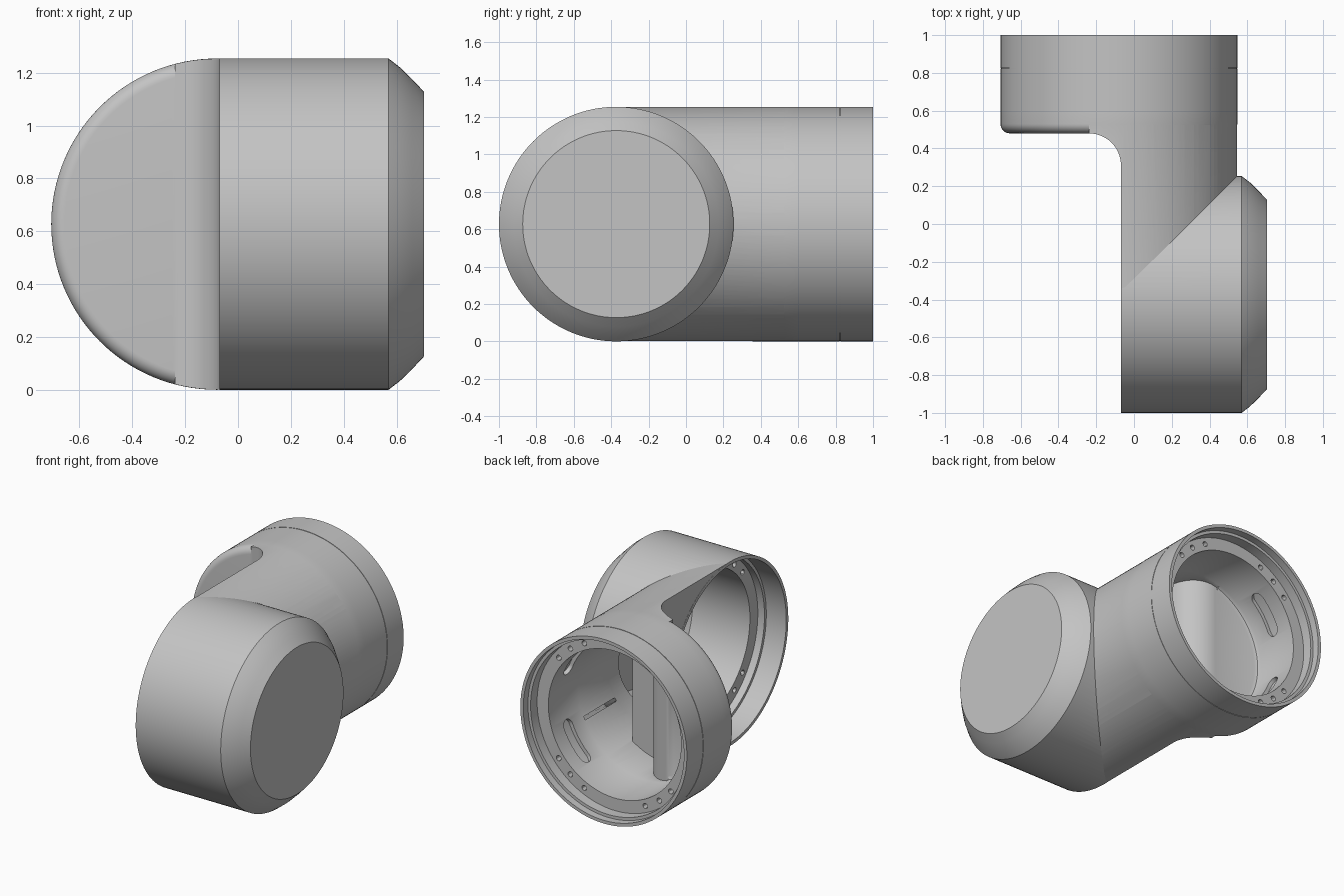
import bpy, bmesh, math

if "Cube" in bpy.data.objects:
    bpy.data.objects.remove(bpy.data.objects["Cube"])

R = 0.627            # outer radius of both tubes
AX, BY = -0.08, -0.373   # centre lines of the rear tube and the side tube
SEG = 128

grey = bpy.data.materials.new("plain_grey")
grey.diffuse_color = (0.55, 0.55, 0.55, 1)
grey.use_nodes = True
grey.node_tree.nodes["Principled BSDF"].inputs["Base Color"].default_value = grey.diffuse_color


def place(axis, t, r, a):
    """Point at distance t along a tube, radius r, angle a."""
    c, s = r * math.cos(a), R + r * math.sin(a)
    return (AX + c, t, s) if axis == 'y' else (t, BY + c, s)


def finish(name, bm):
    bmesh.ops.recalc_face_normals(bm, faces=bm.faces)
    me = bpy.data.meshes.new(name)
    bm.to_mesh(me)
    bm.free()
    ob = bpy.data.objects.new(name, me)
    bpy.context.collection.objects.link(ob)
    me.materials.append(grey)
    return ob


def turned(name, axis, profile):
    """Closed solid of revolution from (distance, radius) pairs."""
    bm = bmesh.new()
    rings = [[bm.verts.new(place(axis, t, r, 2 * math.pi * i / SEG)) for i in range(SEG)]
             for t, r in profile]
    for p, q in zip(rings, rings[1:]):
        for i in range(SEG):
            j = (i + 1) % SEG
            bm.faces.new((p[i], p[j], q[j], q[i]))
    bm.faces.new(rings[0])
    bm.faces.new(rings[-1])
    return finish(name, bm)


def prism(name, plan):
    """Vertical extrusion of a plan outline."""
    bm = bmesh.new()
    low = [bm.verts.new((x, y, -0.2)) for x, y in plan]
    high = [bm.verts.new((x, y, 1.5)) for x, y in plan]
    bm.faces.new(low)
    bm.faces.new(high)
    for i in range(len(plan)):
        j = (i + 1) % len(plan)
        bm.faces.new((low[i], low[j], high[j], high[i]))
    return finish(name, bm)


def boolean(ob, other, op):
    """Apply a boolean and remove the helper."""
    m = ob.modifiers.new("cut", 'BOOLEAN')
    m.operation, m.solver, m.object = op, 'EXACT', other
    bpy.context.view_layer.update()
    me = bpy.data.meshes.new_from_object(
        ob.evaluated_get(bpy.context.evaluated_depsgraph_get()))
    ob.modifiers.clear()
    ob.data = me
    bpy.data.objects.remove(other)


def arc(cx, cy, r, a0, a1, n=14):
    return [(cx + r * math.cos(math.radians(a0 + (a1 - a0) * i / n)),
             cy + r * math.sin(math.radians(a0 + (a1 - a0) * i / n))) for i in range(n + 1)]


# rear cup with rounded shoulder and a fine seam groove
shoulder = [(y, r) for y, r in arc(0.53, R - 0.05, 0.05, 180, 90, 8)]
g = 0.003
body = turned("elbow_housing", 'y', shoulder + [
    (0.595, R), (0.822, R), (0.822, R - g), (0.827, R - g), (0.827, R), (1.0, R)])

# half-round neck flowing out of the cup through a concave fillet
neck = turned("neck", 'y', [(BY, R - 0.0005), (0.65, R - 0.0005)])
boolean(neck, prism("neck_plan", [(-0.069, -0.5)] + arc(-0.239, 0.31, 0.17, 0, 90)
                    + [(-0.239, 0.8), (0.8, 0.8), (0.8, -0.5)]), 'INTERSECT')
boolean(body, neck, 'UNION')

# side tube with bevelled closed end
side = turned("side_tube", 'x', [(-0.07, R), (0.57, R), (0.615, 0.592), (0.66, 0.548), (0.705, 0.5)])
boolean(body, side, 'UNION')

# rear cavity: stepped lip, bolt flange, bore
boolean(body, turned("rear_bore", 'y', [
    (0.53, 0.47), (0.54, 0.49), (0.56, 0.5), (0.88, 0.5), (0.88, 0.585),
    (0.95, 0.585), (0.95, 0.605), (1.1, 0.605)]), 'DIFFERENCE')

# neck cavity joining both bores
hollow = turned("neck_bore", 'y', [(BY, 0.498), (0.62, 0.498)])
boolean(hollow, prism("hollow_plan", [(0.2, -0.5), (0.2, 0.29), (-0.02, 0.29)]
                      + arc(-0.24, 0.31, 0.22, 0, 90)
                      + [(-0.24, 0.8), (0.8, 0.8), (0.8, -0.5)]), 'INTERSECT')
boolean(body, hollow, 'DIFFERENCE')

# side cavity: deep lip, bolt flange, bore
boolean(body, turned("side_bore", 'x', [
    (-0.2, 0.605), (0.08, 0.605), (0.08, 0.585), (0.13, 0.585), (0.13, 0.5),
    (0.56, 0.5), (0.64, 0.42)]), 'DIFFERENCE')

# bolt holes, three per quadrant on each flange
bm = bmesh.new()
for axis, t0, t1 in (('y', 0.84, 0.9), ('x', 0.11, 0.17)):
    for quad in range(4):
        for d in (39, 52, 65):
            a = math.radians(d if quad % 2 == 0 else 180 - d) + math.pi * (quad // 2)
            ends = []
            for t in (t0, t1):
                x, y, z = place(axis, t, 0.543, a)
                ring = []
                for k in range(12):
                    u = 0.018 * math.cos(k * math.pi / 6)
                    w = 0.018 * math.sin(k * math.pi / 6)
                    ring.append(bm.verts.new((x + u, y, z + w) if axis == 'y' else (x, y + u, z + w)))
                ends.append(ring)
                bm.faces.new(ring)
            for k in range(12):
                j = (k + 1) % 12
                bm.faces.new((ends[0][k], ends[0][j], ends[1][j], ends[1][k]))
boolean(body, finish("bolt_holes", bm), 'DIFFERENCE')

# shallow round-ended slots in the rear bore wall
bm = bmesh.new()
for mid in (35, 145, 215, 325):
    n, half, w = 24, 0.30, 0.045
    rows = []
    for i in range(n + 1):
        s = -math.cos(math.pi * i / n) * half
        over = max(0, (abs(s) - half) * 0.5 + w) / w
        h = max(0.006, w * math.sqrt(max(0, 1 - over * over)))
        a = math.radians(mid) + s
        rows.append([bm.verts.new(place('y', 0.72 + dy, r, a))
                     for dy, r in ((-h, 0.46), (h, 0.46), (h, 0.525), (-h, 0.525))])
    for p, q in zip(rows, rows[1:]):
        for k in range(4):
            bm.faces.new((p[k], p[(k + 1) % 4], q[(k + 1) % 4], q[k]))
    bm.faces.new(rows[0])
    bm.faces.new(rows[-1])
boolean(body, finish("wall_slots", bm), 'DIFFERENCE')

# smooth shading with crisp edges
bpy.ops.object.select_all(action='DESELECT')
body.select_set(True)
bpy.context.view_layer.objects.active = body
bpy.ops.object.shade_smooth_by_angle(angle=math.radians(30))
